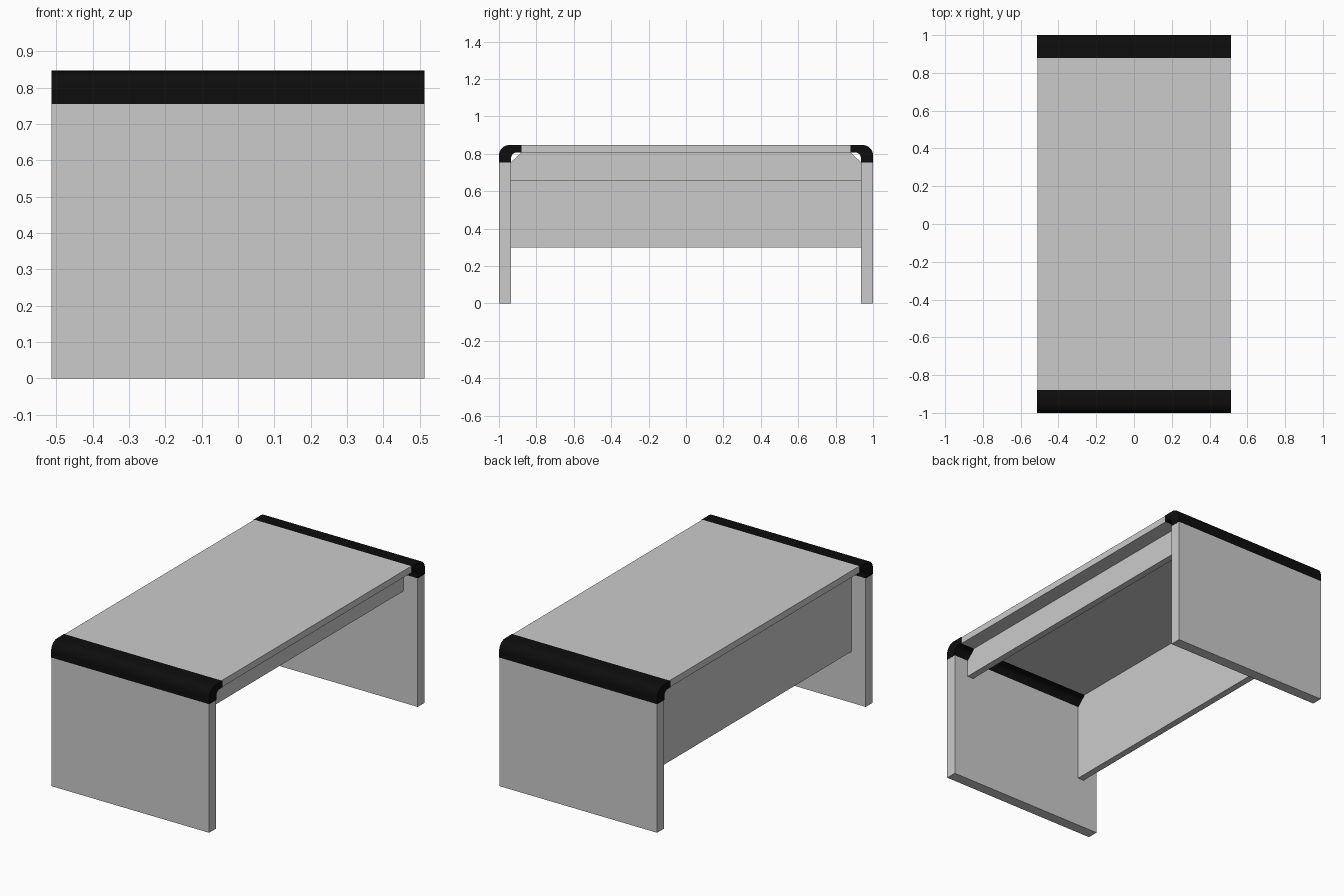
import bpy, math

if "Cube" in bpy.data.objects:
    bpy.data.objects.remove(bpy.data.objects["Cube"])

def material(name, rgb):
    m = bpy.data.materials.new(name)
    m.diffuse_color = (*rgb, 1)
    m.use_nodes = True
    m.node_tree.nodes["Principled BSDF"].inputs["Base Color"].default_value = m.diffuse_color
    return m

grey = material("light grey", (0.6, 0.6, 0.6))
black = material("black", (0.004, 0.004, 0.004))

def extrude_x(name, profile, x0, x1, mat, smooth=False):
    """Extrude a closed (y, z) profile from x0 to x1."""
    n = len(profile)
    verts = [(x, y, z) for x in (x0, x1) for y, z in profile]
    faces = [tuple(reversed(range(n))), tuple(range(n, 2 * n))]
    faces += [(i, (i + 1) % n, n + (i + 1) % n, n + i) for i in range(n)]
    me = bpy.data.meshes.new(name)
    me.from_pydata(verts, [], faces)
    me.materials.append(mat)
    ob = bpy.data.objects.new(name, me)
    bpy.context.collection.objects.link(ob)
    if smooth:
        bpy.ops.object.select_all(action='DESELECT')
        ob.select_set(True)
        bpy.context.view_layer.objects.active = ob
        bpy.ops.object.shade_smooth_by_angle(angle=math.radians(40))
    return ob

def arc(cy, cz, r, a0, a1, steps=10):
    angles = [math.radians(a0 + (a1 - a0) * i / steps) for i in range(steps + 1)]
    return [(cy + r * math.cos(a), cz + r * math.sin(a)) for a in angles]

def rect(y0, y1, z0, z1):
    return [(y0, z0), (y1, z0), (y1, z1), (y0, z1)]

W = 0.513          # half depth of the desk
H = 0.847          # overall height
UNDER = 0.808      # underside of the top
IN = 0.935         # inner face of the legs
EDGE = 0.88        # end of the top board
LEG = 0.755        # top of the leg boards

# Top board
extrude_x("desk_top", rect(-EDGE, EDGE, UNDER, H), -0.51, 0.51, grey)

# Rounded corner section, counter-clockwise, with a small inner fillet
corner = [(IN, LEG), (1, LEG)] + arc(0.945, H - 0.055, 0.055, 0, 90)
corner += [(EDGE, H), (EDGE, UNDER)] + arc(IN - 0.03, UNDER - 0.03, 0.03, 90, 0, 6)

for side, s in (("front", -1), ("back", 1)):
    # Leg board
    leg = rect(IN, 1, 0, LEG)
    order = 1 if s > 0 else -1
    extrude_x(side + "_leg", [(s * y, z) for y, z in leg][::order], -W, W, grey)
    # Black corner trim
    extrude_x(side + "_corner_trim", [(s * y, z) for y, z in corner][::order],
              -0.514, 0.514, black, True)

# Panels under the top, upper corners cut off to clear the trim
def panel(name, bottom, x0, x1):
    profile = [(-IN, bottom), (IN, bottom), (IN, LEG), (EDGE, UNDER),
               (-EDGE, UNDER), (-IN, LEG)]
    extrude_x(name, profile, x0, x1, grey)

panel("modesty_panel", 0.30, -0.42, -0.38)
panel("top_rail", 0.655, 0.38, 0.42)
